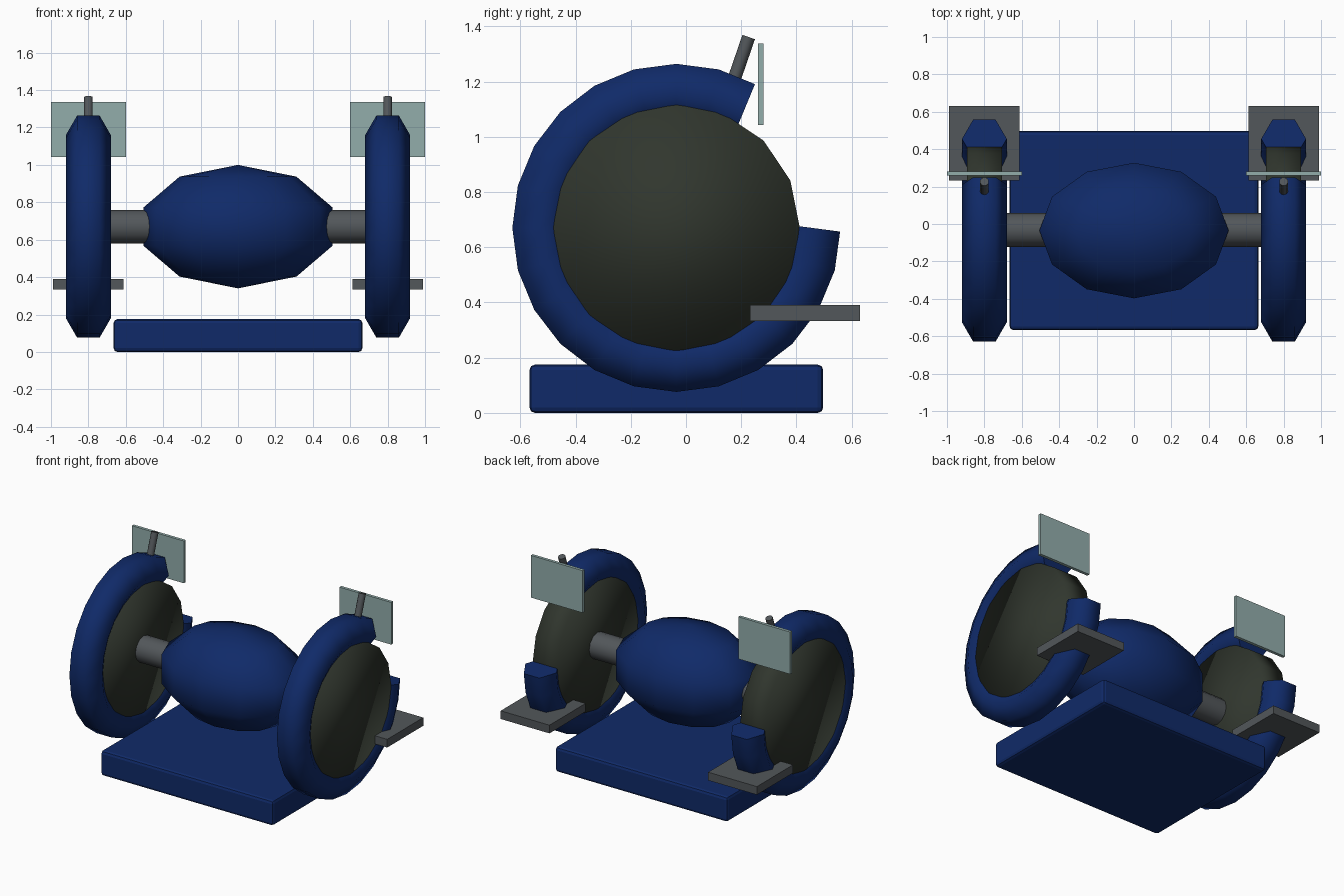
import bpy, bmesh, math
from mathutils import Matrix, Vector

if "Cube" in bpy.data.objects:
    bpy.data.objects.remove(bpy.data.objects["Cube"])

CY, CZ = -0.035, 0.67          # axle centre


def material(name, col):
    m = bpy.data.materials.new(name)
    m.diffuse_color = (*col, 1)
    m.use_nodes = True
    m.node_tree.nodes["Principled BSDF"].inputs["Base Color"].default_value = m.diffuse_color
    return m


NAVY = material("navy paint", (0.005, 0.023, 0.14))
STONE = material("dark stone", (0.03, 0.037, 0.027))
STEEL = material("grey steel", (0.085, 0.095, 0.103))
GLASS = material("pale glass", (0.29, 0.42, 0.41))


def finish(name, bm, mat, smooth=True, max_sides=99):
    bmesh.ops.recalc_face_normals(bm, faces=bm.faces)
    for f in bm.faces:
        f.smooth = smooth and len(f.verts) <= max_sides
    me = bpy.data.meshes.new(name)
    bm.to_mesh(me)
    bm.free()
    me.materials.append(mat)
    ob = bpy.data.objects.new(name, me)
    bpy.context.collection.objects.link(ob)
    return ob


def box(name, lo, hi, mat, bevel=0):
    lo, hi = Vector(lo), Vector(hi)
    bm = bmesh.new()
    bmesh.ops.create_cube(bm, size=1, matrix=Matrix.Translation((lo + hi) / 2)
                          @ Matrix.Diagonal((*(hi - lo), 1)))
    if bevel:
        bmesh.ops.bevel(bm, geom=bm.edges[:], offset=bevel, segments=2,
                        affect='EDGES', profile=0.5)
    return finish(name, bm, mat, smooth=False)


def cylinder(name, centre, axis, radius, length, sides, mat, max_sides=4):
    bm = bmesh.new()
    rot = Vector(axis).to_track_quat('Z', 'Y').to_matrix().to_4x4()
    bmesh.ops.create_cone(bm, cap_ends=True, segments=sides, radius1=radius,
                          radius2=radius, depth=length,
                          matrix=Matrix.Translation(centre) @ rot)
    return finish(name, bm, mat, max_sides=max_sides)


def guard(name, x, major=0.49, minor=0.12, steps=20):
    # open hexagonal tube swept from 60 to 360 degrees around the wheel
    bm = bmesh.new()
    rings = []
    for i in range(steps + 1):
        a = math.radians(60 + 300 * i / steps)
        n = a
        if i == 0:
            n += math.radians(7.5)
        if i == steps:
            n -= math.radians(7.5)
        ring = []
        for k in range(6):
            t = k * math.pi / 3
            out = minor * math.sin(t)
            ring.append(bm.verts.new((
                x + minor * math.cos(t),
                CY + major * math.cos(a) + out * math.cos(n),
                CZ + major * math.sin(a) + out * math.sin(n))))
        rings.append(ring)
    for r, s in zip(rings, rings[1:]):
        for k in range(6):
            j = (k + 1) % 6
            bm.faces.new((r[k], r[j], s[j], s[k]))
    bm.faces.new(rings[0])
    bm.faces.new(rings[-1])
    return finish(name, bm, NAVY, max_sides=4)


# base block
box("base", (-0.665, -0.567, 0), (0.665, 0.497, 0.175), NAVY, 0.02)

# motor housing: low-poly stretched sphere
bm = bmesh.new()
bmesh.ops.create_uvsphere(bm, u_segments=12, v_segments=5, radius=1,
                          matrix=Matrix.Translation((0, CY, CZ))
                          @ Matrix.Diagonal((0.532, 0.381, 0.33, 1)))
finish("motor_housing", bm, NAVY)

# axle
cylinder("axle", (0, CY + 0.003, CZ), (1, 0, 0), 0.09, 1.5, 12, STEEL)

for side, s in (("left", -1), ("right", 1)):
    x = 0.8 * s
    # wheel and its guard
    cylinder(side + "_wheel", (x, CY, CZ), (1, 0, 0), 0.447, 0.188, 16, STONE, 99)
    guard(side + "_guard", x)
    # work rest
    box(side + "_rest", (x - 0.188, 0.232, 0.333), (x + 0.188, 0.63, 0.39), STEEL)
    # eye shield and its rod
    box(side + "_shield", (x - 0.2, 0.26, 1.043), (x + 0.2, 0.281, 1.337), GLASS)
    d = Vector((0, math.sin(math.radians(19)), math.cos(math.radians(19))))
    top = Vector((x, 0.227, 1.361))
    cylinder(side + "_shield_rod", top - d * 0.13, d, 0.024, 0.26, 10, STEEL)
